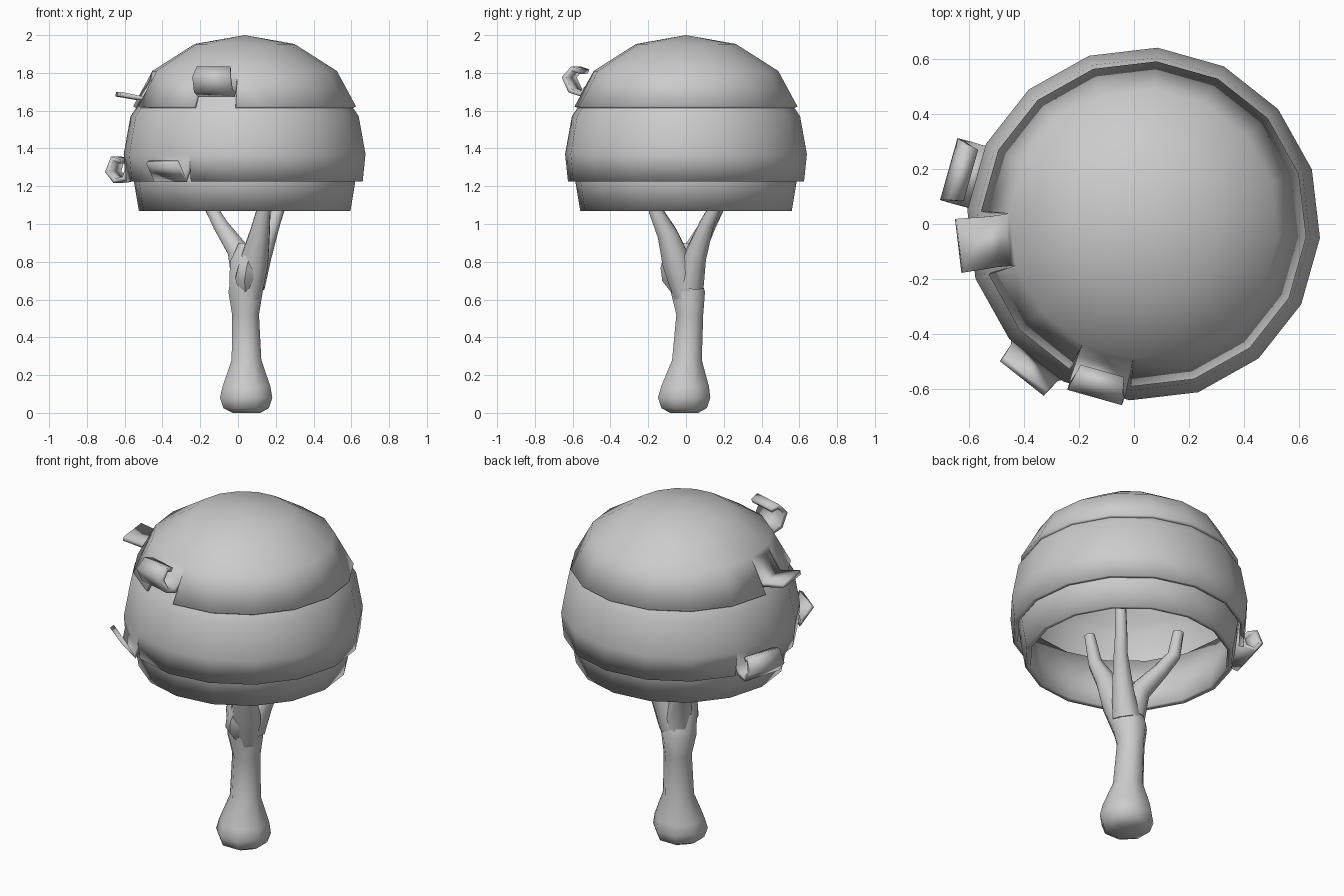
import bpy, bmesh, math
from mathutils import Vector

if "Cube" in bpy.data.objects:
    bpy.data.objects.remove(bpy.data.objects["Cube"])

grey = bpy.data.materials.new("plain_grey")
grey.diffuse_color = (0.6, 0.6, 0.6, 1)
grey.use_nodes = True
grey.node_tree.nodes["Principled BSDF"].inputs["Base Color"].default_value = grey.diffuse_color

SIDES = 16
CX = 0.035
START = math.radians(-4.5)
STEP = 2 * math.pi / SIDES


def finish(name, bm, angle):
    me = bpy.data.meshes.new(name)
    bm.to_mesh(me)
    bm.free()
    ob = bpy.data.objects.new(name, me)
    bpy.context.collection.objects.link(ob)
    me.materials.append(grey)
    bpy.ops.object.select_all(action='DESELECT')
    ob.select_set(True)
    bpy.context.view_layer.objects.active = ob
    bpy.ops.object.shade_smooth_by_angle(angle=math.radians(angle))
    return ob


def polar(bm, a, r, z):
    return bm.verts.new((CX + r * math.cos(a), r * math.sin(a), z))


# Canopy layer: lathed shell, with chosen sectors of the last band peeled into flaps
def layer(name, profile, flaps, thickness=0.025):
    bm = bmesh.new()
    rings = []
    for r, z in profile:
        if r == 0:
            rings.append([bm.verts.new((CX, 0, z))] * SIDES)
        else:
            rings.append([polar(bm, START + i * STEP, r, z) for i in range(SIDES)])
    for k in range(len(rings) - 1):
        up, lo = rings[k], rings[k + 1]
        for i in range(SIDES):
            j = (i + 1) % SIDES
            if k == len(rings) - 2 and i in flaps:
                continue
            if up[i] is up[j]:
                bm.faces.new((up[i], lo[i], lo[j]))
            else:
                bm.faces.new((up[i], lo[i], lo[j], up[j]))
    for i, path in flaps.items():
        a, b = rings[-2][i], rings[-2][(i + 1) % SIDES]
        mid = START + (i + 0.5) * STEP
        for n, (r, z) in enumerate(path):
            half = STEP / 2 * (0.96 - 0.22 * n / (len(path) - 1))
            c, d = polar(bm, mid - half, r, z), polar(bm, mid + half, r, z)
            bm.faces.new((a, c, d, b))
            a, b = c, d
    ob = finish(name, bm, 40)
    s = ob.modifiers.new("thickness", 'SOLIDIFY')
    s.thickness = thickness
    s.offset = -1


layer("canopy_top",
      [(0, 2.0), (0.265, 1.953), (0.49, 1.81), (0.592, 1.622)],
      {8: [(0.505, 1.76), (0.56, 1.675), (0.68, 1.70)],
       11: [(0.535, 1.73), (0.565, 1.70), (0.61, 1.715), (0.638, 1.775),
            (0.605, 1.81), (0.57, 1.795)]})
layer("canopy_middle",
      [(0.3, 1.88), (0.44, 1.80), (0.54, 1.68), (0.572, 1.62), (0.606, 1.57),
       (0.642, 1.37), (0.627, 1.225)],
      {7: [(0.637, 1.29), (0.65, 1.25), (0.69, 1.24), (0.72, 1.28),
           (0.70, 1.335), (0.67, 1.32)],
       10: [(0.637, 1.30), (0.65, 1.245), (0.70, 1.335)]})
layer("canopy_bottom",
      [(0.605, 1.38), (0.587, 1.22), (0.562, 1.07)], {}, 0.03)


# Tapered tube through (x, y, z, radius) points; level keeps rings horizontal
def tube(name, pts, sides=8, level=False):
    bm = bmesh.new()
    rings = []
    for k, (x, y, z, r) in enumerate(pts):
        p = Vector(pts[max(k - 1, 0)][:3])
        q = Vector(pts[min(k + 1, len(pts) - 1)][:3])
        t = Vector((0, 0, 1)) if level else (q - p).normalized()
        u = Vector((0, 1, 0)).cross(t).normalized()
        v = t.cross(u)
        rings.append([bm.verts.new(Vector((x, y, z)) + r * (
            u * math.cos(2 * math.pi * (i + 0.5) / sides)
            + v * math.sin(2 * math.pi * (i + 0.5) / sides))) for i in range(sides)])
    for a, b in zip(rings, rings[1:]):
        for i in range(sides):
            j = (i + 1) % sides
            bm.faces.new((a[i], a[j], b[j], b[i]))
    bm.faces.new(rings[0][::-1])
    bm.faces.new(rings[-1])
    finish(name, bm, 50)


# Trunk with flared foot and a slight collar under the fork
tube("trunk", [(0.045, -0.01, 0, 0.08), (0.043, -0.01, 0.025, 0.13),
               (0.043, -0.01, 0.08, 0.15), (0.045, -0.005, 0.14, 0.137),
               (0.045, 0.005, 0.28, 0.085), (0.04, 0.02, 0.52, 0.077),
               (0.04, 0.01, 0.64, 0.098), (0.04, 0.005, 0.67, 0.093),
               (0.05, -0.015, 0.8, 0.1), (0.055, 0.0, 0.9, 0.055)], level=True)

# Three branches reaching into the canopy
tube("branch_front", [(0.06, 0.0, 0.62, 0.07), (0.085, -0.05, 0.8, 0.082),
                      (0.115, -0.10, 0.95, 0.057), (0.135, -0.16, 1.07, 0.04),
                      (0.15, -0.19, 1.25, 0.03)])
tube("branch_back_right", [(0.07, 0.02, 0.68, 0.08), (0.12, 0.05, 0.83, 0.062),
                           (0.185, 0.11, 1.0, 0.04), (0.215, 0.15, 1.08, 0.035),
                           (0.235, 0.17, 1.25, 0.03)])
tube("branch_back_left", [(0.04, 0.02, 0.70, 0.08), (0.0, 0.045, 0.86, 0.06),
                          (-0.09, 0.115, 0.99, 0.043), (-0.14, 0.165, 1.08, 0.036),
                          (-0.155, 0.185, 1.22, 0.03)])

# Small knot on the front of the trunk
tube("trunk_knot", [(0.04, -0.03, 0.64, 0.04), (0.035, -0.075, 0.72, 0.055),
                    (0.045, -0.085, 0.77, 0.05), (0.07, -0.08, 0.86, 0.03)], sides=6)
